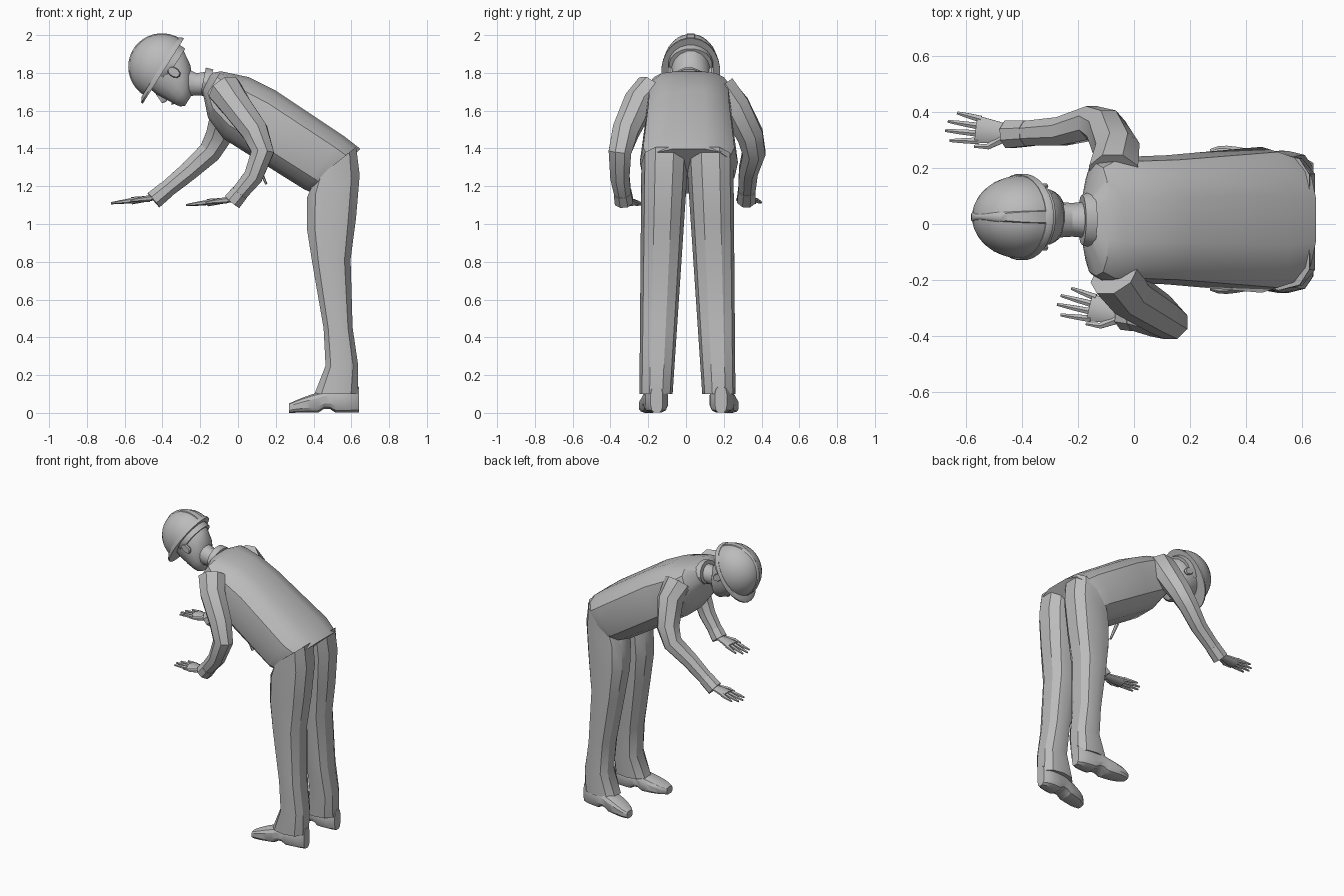
import bpy, bmesh, math
from mathutils import Vector

cube = bpy.data.objects.get("Cube")
if cube:
    bpy.data.objects.remove(cube)

GREY = (.5, .5, .5, 1)
grey = bpy.data.materials.new("plain grey")
grey.use_nodes = True
grey.diffuse_color = GREY
grey.node_tree.nodes["Principled BSDF"].inputs["Base Color"].default_value = GREY

ACROSS = Vector((0, 1, 0))


def mix(start, end, t):
    return start + (end - start) * t


def rounded(value, power):
    return math.copysign(abs(value) ** power, value)


def loft(name, rings, sides=12, power=1.0, angle=30):
    """Skin closed rings, each given as centre, half axis and other half axis."""
    bm = bmesh.new()
    loops = []
    for centre, half, other in rings:
        loop = []
        for i in range(sides):
            turn = math.tau * (i + .5) / sides
            offset = half * rounded(math.cos(turn), power) + other * rounded(math.sin(turn), power)
            loop.append(bm.verts.new(centre + offset))
        loops.append(loop)
    for lower, upper in zip(loops, loops[1:]):
        for i in range(sides):
            bm.faces.new((lower[i - 1], lower[i], upper[i], upper[i - 1]))
    bm.faces.new(loops[0])
    bm.faces.new(loops[-1])
    bmesh.ops.recalc_face_normals(bm, faces=bm.faces)
    mesh = bpy.data.meshes.new(name)
    bm.to_mesh(mesh)
    bm.free()
    mesh.materials.append(grey)
    part = bpy.data.objects.new(name, mesh)
    bpy.context.collection.objects.link(part)
    bpy.ops.object.select_all(action='DESELECT')
    part.select_set(True)
    bpy.context.view_layer.objects.active = part
    bpy.ops.object.shade_smooth_by_angle(angle=math.radians(angle))


def slab(name, rows, sides=12, power=1.0):
    """Loft rows of back edge (x, z), front edge (x, z), half width and y centre."""
    rings = []
    for back, front, width, y in rows:
        a = Vector((back[0], y, back[1]))
        b = Vector((front[0], y, front[1]))
        rings.append(((a + b) / 2, (a - b) / 2, ACROSS * width))
    loft(name, rings, sides, power)


def tube(name, points, thick, thin, sides=8, flat=1.0):
    """Sweep a section that tapers from thick to thin along a path."""
    points = [Vector(p) for p in points]
    last = len(points) - 1
    rings = []
    for i, point in enumerate(points):
        along = (points[min(i + 1, last)] - points[max(i - 1, 0)]).normalized()
        side = (ACROSS - along * along.dot(ACROSS)).normalized()
        radius = mix(thick, thin, i / last)
        rings.append((point, side * radius, along.cross(side) * radius * flat))
    loft(name, rings, sides)


# Jacket body, from the hem up to the neck
MIDDLE = .015
slab("jacket", [(back, front, width, MIDDLE) for back, front, width in (
    ((.65, 1.4), (.4, 1.16), .23),
    ((.56, 1.47), (.35, 1.18), .26),
    ((.2, 1.71), (.03, 1.38), .23),
    ((.06, 1.78), (-.08, 1.45), .225),
    ((-.04, 1.8), (-.16, 1.56), .225),
    ((-.09, 1.81), (-.18, 1.66), .2),
    ((-.14, 1.8), (-.19, 1.7), .1),
)], 14, .7)
slab("collar", [((-.13, 1.82), (-.17, 1.67), .1, MIDDLE),
                ((-.17, 1.83), (-.2, 1.68), .09, MIDDLE)], 14)
slab("neck", [((-.15, 1.81), (-.17, 1.68), .065, MIDDLE),
              ((-.22, 1.8), (-.22, 1.68), .06, MIDDLE),
              ((-.3, 1.84), (-.29, 1.67), .065, MIDDLE)], 14)
tube("hanging_strap", [(.1, -.05, 1.33), (.15, -.05, 1.21)], .02, .012, 6, .5)

# Trouser legs and shoes, mirrored; the waist is tilted with the jacket hem
LEG = ((.63, .4, 1.32), (.65, .36, 1.2), (.63, .36, 1), (.6, .39, .8),
       (.61, .45, .45), (.64, .46, .25), (.64, .4, .1))
SHOE_STEPS = 12
for side, label in ((1, "back"), (-1, "front")):
    rows = []
    for back, front, z in LEG:
        tilt = .03 * z ** 4
        rows.append(((back, z + tilt), (front, z - tilt),
                     mix(.085, .12, z / 1.2), side * mix(.17, .125, z / 1.2) + MIDDLE / 2))
    slab(label + "_trouser_leg", rows, 10, .8)

    rows = []
    for step in range(SHOE_STEPS + 1):
        t = step / SHOE_STEPS
        x = mix(.64, .27, t)
        top = mix(.14, .05, t * t)
        sole = .02 if .35 < t < .55 else 0
        width = .065 * (1 - .5 * abs(2 * t - 1) ** 5)
        rows.append(((x, top), (x, sole), width, side * mix(.17, .22, t * t) + MIDDLE))
    slab(label + "_shoe", rows, 12, .65)


def arm(label, path, reach):
    """Sleeve along a path, then cuff, flat palm, four fingers and thumb."""
    tube(label + "_sleeve", path, .095, .045)
    wrist, elbow = Vector(path[-1]), Vector(path[-2])
    tube(label + "_cuff", [wrist.lerp(elbow, .3), wrist.lerp(elbow, -.1)], .05, .053)

    reach = Vector(reach)
    spread = Vector((reach.y, -reach.x, 0)).normalized()
    knuckles = wrist + reach * .55
    tube(label + "_palm", [wrist - reach * .1, wrist + reach * .15, wrist + reach * .35, knuckles],
         .03, .052, 10, .38)
    for finger, length in enumerate((.92, 1, .98, .86)):
        offset = spread * (finger - 1.5) * .026
        root = knuckles - reach * .05 + offset
        tip = wrist + reach * length + offset * 1.3
        tube(f"{label}_finger_{finger}", [root, root.lerp(tip, .6), tip], .014, .006, 6)
    root = wrist + reach * .15 - spread * .02
    tube(label + "_thumb", [root, root + reach * .2 - spread * .035,
                            root + reach * .4 - spread * .04], .018, .006, 6)


arm("front", [(-.07, -.18, 1.71), (-.02, -.25, 1.64), (.09, -.32, 1.49), (.13, -.35, 1.38),
              (.08, -.35, 1.25), (-.02, -.33, 1.13)], (-.25, .06, -.03))
arm("back", [(-.07, .18, 1.71), (-.06, .26, 1.62), (-.1, .34, 1.47), (-.15, .36, 1.38),
             (-.26, .33, 1.28), (-.43, .32, 1.14)], (-.24, .03, -.03))

# Head frame: middle of the helmet rim, down to the neck, towards the face
CENTRE = Vector((-.4, .025, 1.83))
DOWN = Vector((.845, 0, -.535))
FACE = Vector((DOWN.z, 0, -DOWN.x))


def head_loft(name, rows, sides=16, power=1.0):
    """Loft rows of depth, front, back and half width in the head frame."""
    loft(name, [(CENTRE + DOWN * depth + FACE * (front + back) / 2,
                 FACE * (front - back) / 2, ACROSS * width)
                for depth, front, back, width in rows], sides, power, 40)


head_loft("head", [(-.05, .13, -.13, .1), (.05, .14, -.135, .106), (.12, .135, -.09, .1),
                   (.16, .132, -.04, .09), (.19, .127, 0, .07), (.21, .11, .04, .045)])
head_loft("nose", [(.045, .14, .1, .008), (.1, .165, .1, .02), (.115, .145, .1, .014)], 8)
head_loft("lips", [(.138, .13, .1, .02), (.148, .143, .1, .028), (.158, .13, .1, .02)], 10)

# Ears
for side, label in ((1, "back"), (-1, "front")):
    middle = CENTRE + DOWN * .065 - FACE * .01
    loft(label + "_ear", [(middle + ACROSS * side * out, FACE * radius, DOWN * radius * 1.5)
                          for out, radius in ((.09, .018), (.11, .026), (.12, .022))], 10)


def dome(name, radius, width, sides, power):
    """Half ellipsoid above the rim, built from rings of shrinking size."""
    rows = []
    for step in range(10):
        turn = math.radians(step * 9.5)
        size = radius * math.cos(turn)
        rows.append((-radius * math.sin(turn), size, -size, width * math.cos(turn)))
    head_loft(name, rows, sides, power)


# Safety helmet: shell, raised ridge, rim with peak and harness behind
dome("helmet_shell", .177, .148, 28, 1)
dome("helmet_ridge", .182, .04, 12, .5)
head_loft("helmet_rim", [(-.01, .19, -.18, .15), (.005, .22, -.19, .155),
                         (.015, .22, -.19, .155)], 28)
head_loft("helmet_harness", [(0, .1, -.15, .12), (.03, .1, -.15, .12), (.05, .06, -.148, .115)], 20)
